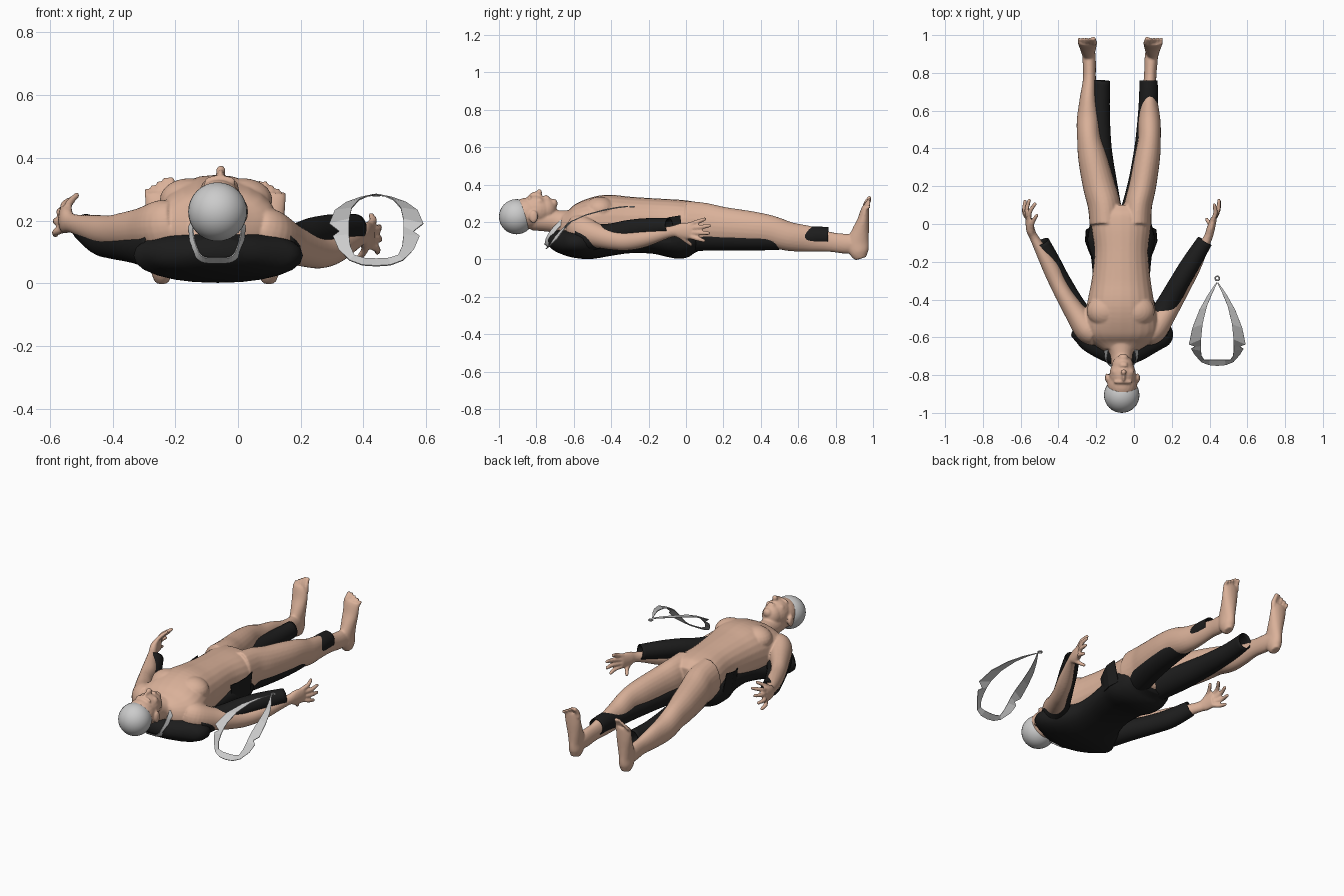
import bpy, bmesh, math
from mathutils import Vector, Matrix

def material(name, col):
    m = bpy.data.materials.new(name)
    m.diffuse_color = (*col, 1)
    return m

SKIN = material("skin", (0.70, 0.44, 0.32))
BLACK = material("black_cloth", (0.012, 0.012, 0.012))

def finish(name, bm, mat=None, smooth=True):
    bmesh.ops.recalc_face_normals(bm, faces=bm.faces)
    me = bpy.data.meshes.new(name)
    bm.to_mesh(me)
    bm.free()
    for p in me.polygons:
        p.use_smooth = smooth
    ob = bpy.data.objects.new(name, me)
    bpy.context.scene.collection.objects.link(ob)
    if mat:
        me.materials.append(mat)
    return ob

def spline(rows, k=5):
    out, n = [], len(rows)
    for i in range(n - 1):
        a, b, c, d = rows[max(i - 1, 0)], rows[i], rows[i + 1], rows[min(i + 2, n - 1)]
        for j in range(k):
            t = j / k
            out.append([0.5 * (2 * q + (r - p) * t + (2 * p - 5 * q + 4 * r - s) * t * t
                        + (3 * q - p - 3 * r + s) * t ** 3) for p, q, r, s in zip(a, b, c, d)])
    return out + [list(rows[-1])]

def loft(bm, rows, ref=(0, 0, 1), power=2.0, caps=True, segs=24):
    """Rows are x, y, z, half width, half depth along a path."""
    rows = spline(rows)
    ctr = [Vector(r[:3]) for r in rows]
    rings = []
    for i, r in enumerate(rows):
        t = (ctr[min(i + 1, len(ctr) - 1)] - ctr[max(i - 1, 0)]).normalized()
        side = t.cross(Vector(ref)).normalized()
        up = side.cross(t)
        ring = []
        for j in range(segs):
            a = 2 * math.pi * j / segs
            c, s = (math.copysign(abs(f) ** (2 / power), f) for f in (math.cos(a), math.sin(a)))
            ring.append(bm.verts.new(ctr[i] + side * c * r[3] + up * s * r[4]))
        rings.append(ring)
    for a, b in zip(rings, rings[1:]):
        for j in range(segs):
            bm.faces.new((a[j], a[(j + 1) % segs], b[(j + 1) % segs], b[j]))
    if caps:
        bm.faces.new(rings[0])
        bm.faces.new(rings[-1])

def ball(bm, c, r, seg=24):
    bmesh.ops.create_uvsphere(bm, u_segments=seg, v_segments=seg // 2, radius=1,
                              matrix=Matrix.Translation(c) @ Matrix.Diagonal((*r, 1)))

def digit(bm, a, b, r, bend=(0, 0, 0)):
    a, b = Vector(a), Vector(b)
    m = (a + b) / 2 + Vector(bend)
    loft(bm, [(*a, r, r), (*m, r, r), (*b, r * .8, r * .8)], ref=(1, 0, .1), segs=10)
    ball(bm, b, (r * .85,) * 3, 10)

def band(y, cx, hw, lo, hi):
    return (cx, y, (lo + hi) / 2, hw, (hi - lo) / 2)

# ---- Body: overlapping lofts fused by a voxel remesh
bm = bmesh.new()
loft(bm, [band(*r) for r in [
    (-.67, -.07, .09, .13, .25), (-.62, -.07, .165, .08, .28), (-.55, -.07, .20, .05, .312),
    (-.43, -.07, .18, .04, .345), (-.30, -.068, .157, .05, .335), (-.15, -.067, .142, .06, .325),
    (-.03, -.068, .155, .05, .318), (.05, -.07, .160, .05, .303), (.10, -.07, .13, .08, .27)]], power=2.2)
# chest muscles
for x in (-.155, .015):
    ball(bm, (x, -.46, .265), (.095, .085, .07))
# legs
LEGZ = [(0, .06, .313), (.1, .065, .302), (.2, .07, .28), (.35, .07, .257), (.45, .068, .235),
        (.55, .045, .2), (.66, .04, .178), (.77, .04, .146), (.86, .03, .136), (.92, .04, .13)]
LEFT = [(-.15, .085), (-.158, .087), (-.185, .085), (-.22, .076), (-.238, .063),
        (-.243, .06), (-.243, .045), (-.236, .034), (-.237, .035), (-.24, .034)]
RIGHT = [(.012, .08), (.022, .074), (.045, .072), (.07, .068), (.082, .06),
         (.082, .058), (.08, .044), (.085, .033), (.09, .035), (.095, .034)]
for xs in (LEFT, RIGHT):
    loft(bm, [band(y, x, w, lo, hi) for (y, lo, hi), (x, w) in zip(LEGZ, xs)])
# feet standing on their heels, toes up
for fx, s, dz in ((-.243, -1, 0), (.098, 1, -.012)):
    loft(bm, [(fx + s * lean, y, z, w, d) for lean, y, z, w, d in [
        (0, .935, .004, .022, .03), (0, .925, .04, .035, .052), (0, .92, .09, .036, .058),
        (0, .933, .15, .042, .046), (.002, .948, .21, .048, .032), (.004, .957, .265, .05, .022),
        (.004, .962, .285, .046, .016)]], ref=(0, 1, 0))
    for i in range(5):
        x = fx + s * (-.036 + i * .0195)
        r = .0145 if i == 0 else .0105
        digit(bm, (x, .958, .26), (x + s * .006, .98, .335 + dz - abs(i - .6) * .012), r, (0, -.008, 0))
# arms and palms
loft(bm, [(-.20, -.585, .19, .06, .075), (-.245, -.56, .18, .07, .085), (-.31, -.47, .172, .057, .068),
          (-.365, -.385, .168, .047, .058), (-.405, -.31, .165, .044, .052), (-.447, -.22, .17, .043, .048),
          (-.525, -.08, .19, .024, .031), (-.548, -.03, .20, .023, .042), (-.556, .03, .205, .018, .045)])
loft(bm, [(.06, -.585, .175, .06, .07), (.105, -.56, .155, .07, .08), (.17, -.47, .125, .057, .064),
          (.225, -.385, .105, .048, .055), (.268, -.31, .098, .044, .05), (.315, -.22, .112, .042, .046),
          (.388, -.08, .148, .024, .03), (.405, -.03, .152, .022, .042), (.422, .03, .152, .017, .046)])
# fingers
for a, b in (((-.555, .02, .236), (-.525, .105, .27)), ((-.557, .025, .216), (-.555, .125, .24)),
             ((-.558, .025, .194), (-.577, .12, .2)), ((-.555, .02, .172), (-.582, .095, .155)),
             ((-.54, -.04, .225), (-.515, .045, .28))):
    digit(bm, a, b, .0125, (-.012, 0, 0))
for a, b in (((.418, .02, .186), (.425, .10, .215)), ((.42, .025, .165), (.45, .125, .18)),
             ((.42, .025, .143), (.452, .12, .14)), ((.418, .02, .122), (.445, .095, .10)),
             ((.402, -.04, .13), (.385, .025, .08))):
    digit(bm, a, b, .0125, (.01, 0, 0))
# neck and head
loft(bm, [(-.063, -.82, .215, .055, .06), (-.065, -.74, .208, .056, .06), (-.067, -.68, .2, .064, .063),
          (-.07, -.6, .185, .11, .08)])
for c, r in (((-.062, -.85, .245), (.08, .09, .085)), ((-.06, -.80, .265), (.07, .09, .08)),
             ((-.06, -.752, .268), (.057, .06, .066)), ((-.057, -.708, .298), (.027, .022, .026)),
             ((-.056, -.738, .328), (.024, .008, .013)), ((-.056, -.75, .332), (.024, .007, .013)),
             ((-.055, -.805, .345), (.010, .03, .018)), ((-.055, -.784, .358), (.016, .015, .018)),
             ((-.058, -.836, .325), (.052, .012, .02)), ((-.094, -.785, .305), (.024, .025, .026)),
             ((-.022, -.785, .305), (.024, .025, .026)), ((-.142, -.815, .228), (.012, .024, .034)),
             ((.02, -.815, .228), (.012, .024, .034))):
    ball(bm, c, r)
body = finish("body", bm, SKIN)
m = body.modifiers.new("fuse", "REMESH")
m.mode, m.voxel_size, m.use_smooth_shade = "VOXEL", .006, True
m = body.modifiers.new("soften", "SMOOTH")
m.factor, m.iterations = .5, 4

# ---- Cap on the back of the head
bm = bmesh.new()
ball(bm, (-.065, -.906, .228), (.094,) * 3, 32)
finish("head_cap", bm)

# ---- Black suit lying under the body
bm = bmesh.new()
loft(bm, [band(*r) for r in [
    (-.735, -.065, .07, .085, .145), (-.70, -.065, .145, .05, .158), (-.65, -.065, .225, .025, .165),
    (-.59, -.063, .27, .008, .17), (-.51, -.065, .235, .002, .17), (-.40, -.067, .17, .02, .17),
    (-.30, -.067, .152, .033, .18), (-.18, -.067, .16, .03, .2), (-.09, -.068, .178, .012, .215),
    (-.02, -.07, .168, .004, .21), (.04, -.07, .15, .03, .19), (.09, -.07, .11, .05, .16)]], power=2.3)
finish("suit_torso", bm, BLACK)

def sleeve(name, rows):
    bm = bmesh.new()
    loft(bm, rows, caps=False)
    ob = finish(name, bm, BLACK)
    s = ob.modifiers.new("cloth", "SOLIDIFY")
    s.thickness = .006

sleeve("suit_left_leg", [(-.13, .02, .125, .075, .08), (-.16, .2, .12, .073, .072), (-.18, .4, .118, .062, .062),
                         (-.178, .6, .11, .05, .055), (-.168, .76, .115, .042, .05)])
sleeve("suit_right_leg", [(-.01, .02, .125, .075, .08), (.035, .2, .115, .07, .068), (.066, .4, .11, .064, .062),
                          (.074, .58, .112, .053, .056), (.077, .68, .122, .05, .054), (.077, .76, .122, .048, .05)])
sleeve("suit_left_sleeve", [(-.24, -.56, .115, .075, .08), (-.32, -.43, .122, .06, .06),
                            (-.395, -.29, .132, .052, .055), (-.44, -.2, .145, .05, .055), (-.49, -.095, .178, .042, .045)])
sleeve("suit_right_sleeve", [(.11, -.56, .115, .075, .08), (.18, -.42, .13, .058, .06),
                             (.24, -.31, .155, .052, .055), (.30, -.21, .168, .05, .052), (.375, -.09, .178, .042, .043)])

# ---- Mirrored ribbons: collars and hip flaps
def ribbon(name, cx, edge_a, edge_b, mat=None):
    bm = bmesh.new()
    for s in (-1, 1):
        rows = [[bm.verts.new((cx + s * x, y, z)) for x, y, z in e] for e in (edge_a, edge_b)]
        for i in range(len(edge_a) - 1):
            bm.faces.new((rows[0][i], rows[0][i + 1], rows[1][i + 1], rows[1][i]))
    bmesh.ops.remove_doubles(bm, verts=bm.verts, dist=.0005)
    ob = finish(name, bm, mat, False)
    s = ob.modifiers.new("thickness", "SOLIDIFY")
    s.thickness, s.offset = .004, 0

ribbon("neck_collar", -.067,
       spline([(0, -.735, .065), (.05, -.735, .07), (.08, -.725, .11), (.088, -.69, .158), (.09, -.65, .2)]),
       spline([(0, -.755, .08), (.045, -.755, .085), (.066, -.745, .12), (.076, -.715, .165), (.07, -.67, .21)]))
ribbon("loose_collar", .441,
       [(0, -.75, .055), (.045, -.746, .058), (.085, -.73, .073), (.12, -.69, .108), (.138, -.66, .15),
        (.118, -.648, .165), (.15, -.637, .19), (.132, -.55, .232), (.095, -.455, .258), (.05, -.375, .274),
        (.005, -.31, .282)],
       [(0, -.718, .078), (.04, -.718, .08), (.07, -.718, .09), (.083, -.70, .12), (.087, -.67, .155),
        (.087, -.645, .18), (.086, -.61, .205), (.078, -.53, .24), (.055, -.435, .266), (.026, -.365, .279),
        (0, -.312, .284)])
ribbon("hip_flap", -.068,
       [(.15, -.19, .2), (.172, -.14, .21), (.19, -.09, .225), (.185, -.03, .235)],
       [(.15, -.17, .1), (.168, -.13, .09), (.18, -.08, .09), (.165, -.02, .1)], BLACK)

# ---- Small clasp ring at the tip of the loose collar
bpy.ops.mesh.primitive_torus_add(location=(.441, -.288, .281), major_radius=.011, minor_radius=.004,
                                 major_segments=20, minor_segments=8)
bpy.context.object.name = "collar_clasp"
bpy.ops.object.shade_smooth_by_angle()
